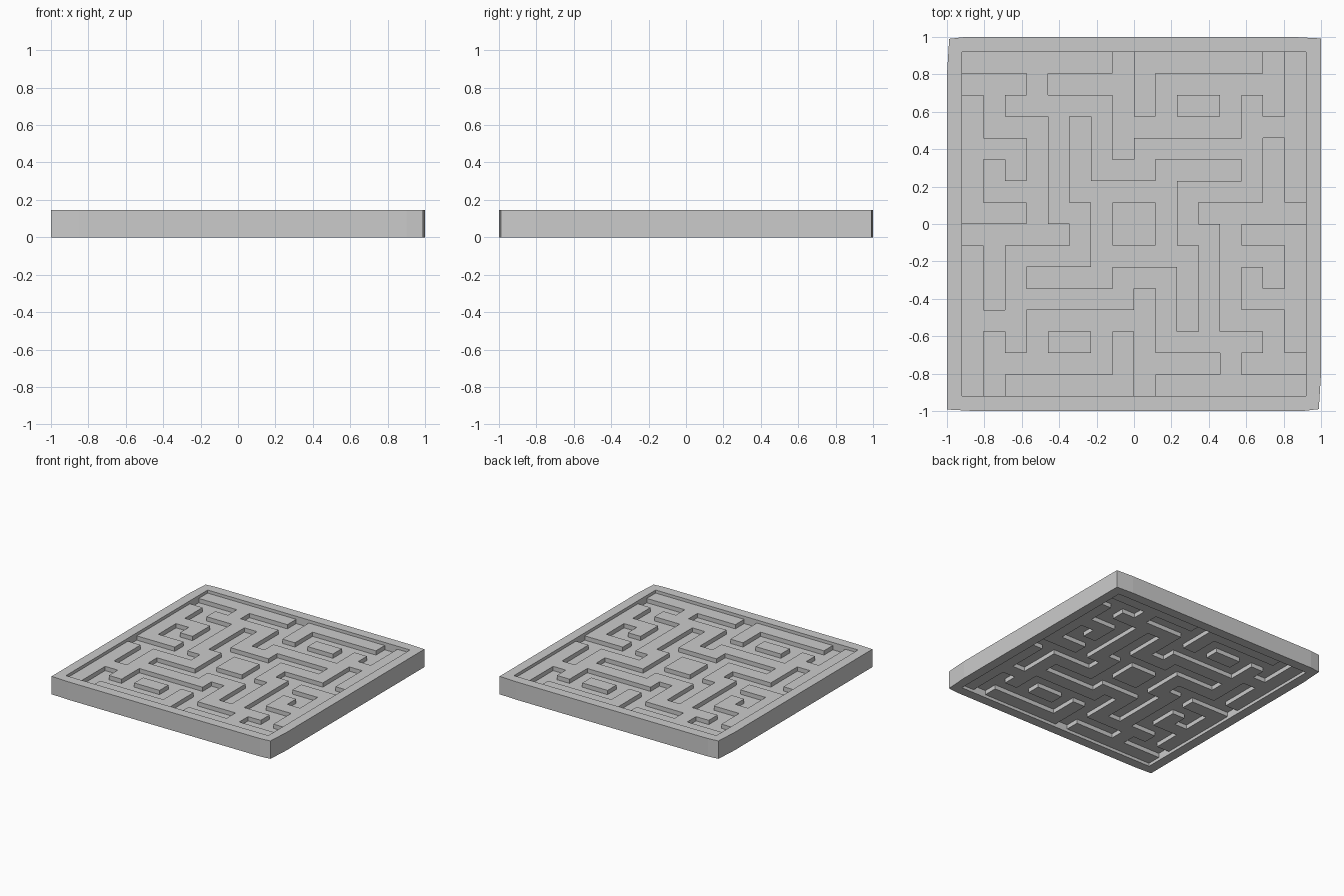
import bpy, bmesh
from mathutils import Matrix

if "Cube" in bpy.data.objects:
    bpy.data.objects.remove(bpy.data.objects["Cube"])

H = 0.147            # full thickness
S = 0.92             # half-size of the square inside the rim
C = S / 8            # maze cell
RIM, LAND, GROOVE = H / 2, H / 2 - 0.025, H / 2 - 0.06

# Upper half of the maze ('#' = groove, '.' = raised land); lower half is it turned by 180 degrees
HALF = [
    ".......#......#.",
    "###.####.######.",
    ".#.....#.#..#.#.",
    ".###.#.######...",
    "...#.#.#......#.",
    ".#.#.#...####.#.",
    ".###.#####....#.",
    "...#..#..#.#####",
]
ROWS = HALF + [r[::-1] for r in reversed(HALF)]


def level(i, j):
    if not (0 <= i < 16 and 0 <= j < 16):
        return RIM
    return GROOVE if ROWS[j][i] == "#" else LAND


def finish(bm, name):
    me = bpy.data.meshes.new(name)
    bm.to_mesh(me)
    bm.free()
    ob = bpy.data.objects.new(name, me)
    bpy.context.collection.objects.link(ob)
    ob.location.z = H / 2
    return ob


# Maze panel: cell floors plus the upright steps between levels
def maze_panel(name, turn):
    bm = bmesh.new()

    def quad(pts):
        bm.faces.new([bm.verts.new(p) for p in pts])

    for j in range(16):
        for i in range(16):
            x, y, h = -S + (i + 0.5) * C, S - (j + 0.5) * C, level(i, j)
            r = C / 2
            quad([(x - r, y - r, h), (x + r, y - r, h), (x + r, y + r, h), (x - r, y + r, h)])
            for dx, dy in ((1, 0), (-1, 0), (0, 1), (0, -1)):
                top = level(i + dx, j - dy)
                if top > h:
                    px, py, tx, ty = x + dx * r, y + dy * r, -dy * r, dx * r
                    quad([(px - tx, py - ty, top), (px + tx, py + ty, top),
                          (px + tx, py + ty, h), (px - tx, py - ty, h)])
    bmesh.ops.remove_doubles(bm, verts=bm.verts, dist=1e-4)
    bmesh.ops.dissolve_limit(bm, angle_limit=0.02, verts=bm.verts, edges=bm.edges)
    bm.transform(turn)
    return finish(bm, name)


maze_panel("maze_top", Matrix.Identity(4))
maze_panel("maze_underside", Matrix.Rotation(3.14159265, 4, 'Y'))

# Rim: slightly uneven outer outline around the square opening
side = [(-1, 0.8), (-0.988, 0.99), (-0.9, 1), (0.85, 1), (1, 0.992)]
outline = side + [(-x, -y) for x, y in side]
opening = [(-S, S), (S, S), (S, -S), (-S, -S)]
bm = bmesh.new()
rings = []
for z in (RIM, -RIM):
    edges = []
    for k, loop in enumerate((outline, opening)):
        vs = [bm.verts.new((x, y, z)) for x, y in loop]
        edges += [bm.edges.new((vs[a - 1], vs[a])) for a in range(len(vs))]
        if k == 0:
            rings.append(vs)
    bmesh.ops.triangle_fill(bm, edges=edges, use_beauty=True, use_dissolve=False)
up, low = rings
for a in range(len(up)):
    bm.faces.new((up[a - 1], up[a], low[a], low[a - 1]))
bmesh.ops.recalc_face_normals(bm, faces=bm.faces)
bm.normal_update()
if any(f.normal.z * f.calc_center_median().z < -1e-4 for f in bm.faces):
    bmesh.ops.reverse_faces(bm, faces=bm.faces)
finish(bm, "rim")
